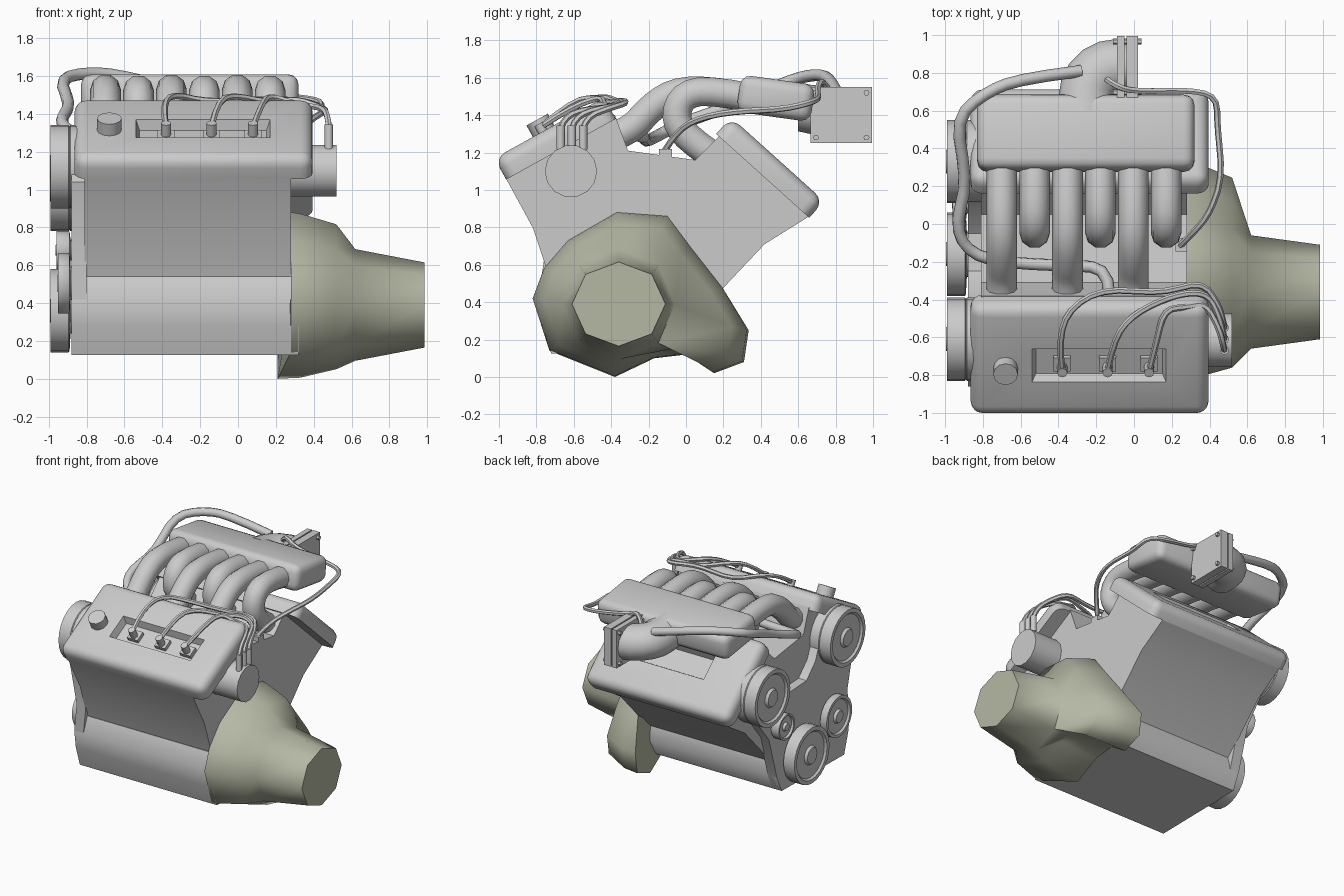
import bpy, bmesh, math
from mathutils import Vector, Matrix

if "Cube" in bpy.data.objects:
    bpy.data.objects.remove(bpy.data.objects["Cube"])

parts = []

def finish(name, bm, matrix=None):
    if matrix:
        bm.transform(matrix)
    bmesh.ops.recalc_face_normals(bm, faces=bm.faces)
    me = bpy.data.meshes.new(name)
    bm.to_mesh(me)
    bm.free()
    ob = bpy.data.objects.new(name, me)
    bpy.context.collection.objects.link(ob)
    parts.append(ob)
    return ob

def frame(x, y, z, tilt=0):
    return Matrix.Translation((x, y, z)) @ Matrix.Rotation(math.radians(tilt), 4, 'X')

def along_x(x, y, z):
    return Matrix.Translation((x, y, z)) @ Matrix.Rotation(math.pi / 2, 4, 'Y')

def box(name, size, matrix, bevel=0, seg=3, open_base=False, taper=1):
    bm = bmesh.new()
    bmesh.ops.create_cube(bm, size=1)
    for v in bm.verts:
        v.co = v.co * Vector(size)
        if v.co.z < 0:
            v.co.x -= math.copysign(1 - taper, v.co.x)
            v.co.y -= math.copysign(1 - taper, v.co.y)
    if bevel:
        edges = [e for e in bm.edges if not open_base or any(v.co.z > 0 for v in e.verts)]
        bmesh.ops.bevel(bm, geom=edges, offset=bevel, segments=seg, profile=0.5, affect='EDGES')
    return finish(name, bm, matrix)

def loft(name, rings):
    bm = bmesh.new()
    loops = [[bm.verts.new(p) for p in r] for r in rings]
    n = len(loops[0])
    for a, b in zip(loops, loops[1:]):
        for i in range(n):
            bm.faces.new((a[i], a[(i + 1) % n], b[(i + 1) % n], b[i]))
    bm.faces.new(loops[0])
    bm.faces.new(loops[-1])
    bmesh.ops.remove_doubles(bm, verts=bm.verts, dist=0.001)
    return finish(name, bm)

def extrude(name, profile, x0, x1):
    return loft(name, [[(x, y, z) for y, z in profile] for x in (x0, x1)])

def lathe_x(name, profile, y, z, seg=24):
    rings = []
    for x, r in profile:
        rings.append([(x, y + r * math.cos(2 * math.pi * i / seg), z + r * math.sin(2 * math.pi * i / seg))
                      for i in range(seg)])
    return loft(name, rings)

def cyl(name, r, h, matrix, seg=12):
    bm = bmesh.new()
    bmesh.ops.create_cone(bm, cap_ends=True, segments=seg, radius1=r, radius2=r, depth=h)
    return finish(name, bm, matrix)

def tube(name, pts, r, res=2):
    cu = bpy.data.curves.new(name, 'CURVE')
    cu.dimensions = '3D'
    cu.bevel_depth, cu.bevel_resolution, cu.use_fill_caps = r, res, True
    sp = cu.splines.new('NURBS')
    sp.points.add(len(pts) - 1)
    for p, c in zip(sp.points, pts):
        p.co = (*c, 1)
    sp.order_u, sp.use_endpoint_u, sp.resolution_u = 3, True, 3
    ob = bpy.data.objects.new(name, cu)
    bpy.context.collection.objects.link(ob)
    parts.append(ob)
    return ob

# V block, sump and belt-side cover
extrude("block", [(-.97, 1.075), (-.38, 1.40), (-.31, 1.21), (.05, 1.16), (.18, 1.29), (.66, .86),
                  (.42, .71), (.09, .36), (-.73, .53), (-.82, .80)], -.81, .28)
extrude("sump", [(-.74, .54), (-.79, .42), (-.77, .28), (-.72, .125), (.06, .135), (.12, .26), (.09, .38)], -.88, .32)
extrude("front_cover", [(-.86, 1.04), (-.62, 1.30), (-.45, 1.22), (-.36, 1.0), (-.25, .89), (-.05, .88), (.1, 1.0),
                        (.2, 1.16), (.35, 1.18), (.5, .95), (.22, .6), (.12, .26), (.06, .135), (-.72, .125),
                        (-.79, .42), (-.76, .62)], -.88, -.80)

# Bell housing: irregular flange narrowing to an octagonal tail (third value = octagon corner)
flange = [(-.37, .88, 2), (-.10, .86, 1), (.02, .70, 1), (.2, .47, 0), (.335, .25, 0), (.31, .08, 7), (.15, .02, 7),
          (0, .12, 7), (-.17, .10, 6), (-.38, .0, 6), (-.73, .14, 5), (-.82, .42, 4), (-.76, .58, 3), (-.63, .73, 3)]
cy, cz = -.36, .39
def octagon(x, ry, rz):
    return [(x, cy + ry * math.cos(k * math.pi / 4), cz + rz * math.sin(k * math.pi / 4)) for _, _, k in flange]
def flange_ring(x, s):
    return [(x, cy + (y - cy) * s, cz + (z - cz) * s) for y, z, _ in flange]
start = [(.21 if z < .3 and y > -.5 else .28, y, z) for y, z, _ in flange]
bell = loft("bell_housing", [start, flange_ring(.33, .985), flange_ring(.52, .87),
                             octagon(.62, .30, .295), octagon(.985, .25, .225)])
mat = bpy.data.materials.new("olive_grey")
mat.diffuse_color = (.46, .48, .37, 1)
mat.use_nodes = True
mat.node_tree.nodes["Principled BSDF"].inputs["Base Color"].default_value = mat.diffuse_color
bell.data.materials.append(mat)

# Valve covers with sunken tapered pockets
banks = {"front": (frame(-.235, -.70, 1.275, 29), .13), "rear": (frame(-.235, .45, 1.12, -42), .12)}
for side, (m, height) in banks.items():
    cover = box(side + "_valve_cover", (1.26, .67, height), m, .065, 4, True)
    cutter = box("pocket_cutter", (.74, .23, .10), m @ Matrix.Translation((.05, -.02, .06)), taper=.965)
    parts.remove(cutter)
    mod = cover.modifiers.new("pocket", 'BOOLEAN')
    mod.operation, mod.object, mod.solver = 'DIFFERENCE', cutter, 'EXACT'
    bpy.context.view_layer.objects.active = cover
    bpy.ops.object.modifier_apply(modifier="pocket")
    bpy.data.objects.remove(cutter)

# Oil cap, plug boots, distributor and ignition leads
mf = banks["front"][0]
cyl("oil_cap", .065, .09, mf @ Matrix.Translation((-.445, -.035, .09)), 12)
cyl("distributor", .14, .26, along_x(.39, -.615, 1.10), 14)
leads = [(-.38, -.55, [(-.40, -.63, 1.44), (-.35, -.45, 1.51), (-.16, -.34, 1.46), (.15, -.37, 1.48), (.36, -.30, 1.47)]),
         (-.14, -.61, [(-.11, -.62, 1.47), (-.02, -.49, 1.50), (.15, -.40, 1.46), (.30, -.36, 1.48), (.40, -.38, 1.45)]),
         (.08, -.67, [(.12, -.62, 1.44), (.16, -.45, 1.50), (.28, -.44, 1.46), (.38, -.42, 1.44)])]
for i, (x, ty, mid) in enumerate(leads):
    lx = x + .235
    box(f"plug_base_{i}", (.09, .08, .03), mf @ Matrix.Translation((lx, -.03, .025)))
    cyl(f"plug_boot_{i}", .027, .08, mf @ Matrix.Translation((lx, -.04, .07)), 8)
    cyl(f"terminal_{i}", .023, .13, frame(.48, ty, 1.28), 8)
    a = mf @ Vector((lx, -.04, .09))
    tube(f"ignition_lead_{i}", [a] + mid + [(.45, ty + .12, 1.43), (.475, ty + .02, 1.39), (.48, ty, 1.33)], .017, 1)

# Plenum and the six intake runners
box("plenum", (1.15, .40, .20), frame(-.255, .48, 1.49, -8), .055, 3)
for i in range(6):
    x = -.70 + .174 * i
    if i % 2 == 0:
        path = [(.36, 1.49), (.16, 1.53), (-.06, 1.53), (-.20, 1.43), (-.29, 1.32), (-.40, 1.28)]
    else:
        path = [(.36, 1.49), (.12, 1.54), (-.03, 1.50), (-.06, 1.36), (.04, 1.25), (.22, 1.13)]
    tube(f"runner_{i}", [(x, y, z) for y, z in path], .081, 3)

# Throttle elbow swept through a quarter turn, with bolted square flanges
def elbow_ring(px, py, pz, turn, r, n=14):
    out = Vector((math.cos(turn), math.sin(turn), 0))
    c = Vector((px, py, pz)) + out * .16
    return [c + out * r * math.cos(2 * math.pi * i / n) + Vector((0, 0, .9 * r * math.sin(2 * math.pi * i / n)))
            for i in range(n)]
rings = [elbow_ring(-.10, .60, 1.445, math.pi, .15)]
for s in range(6):
    rings.append(elbow_ring(-.09, .67, 1.43 - .006 * s, math.pi - s * math.pi / 10, .15))
loft("throttle_elbow", rings)
for i, x in enumerate((-.07, -.01)):
    box(f"throttle_flange_{i}", (.04 + .02 * i, .33, .30), frame(x, .83, 1.40))
cyl("throttle_barrel", .13, .08, along_x(-.04, .83, 1.40), 16)
for sy in (-1, 1):
    for sz in (-1, 1):
        cyl("flange_bolt", .016, .15, along_x(-.035, .83 + .135 * sy, 1.40 + .12 * sz), 6)

# Breather hose round the belt end, and the sensor with its cable
tube("breather_hose", [(-.13, -.38, 1.31), (-.13, -.23, 1.29), (-.35, -.22, 1.27), (-.62, -.21, 1.26), (-.86, -.17, 1.28),
                       (-.95, -.02, 1.36), (-.88, .22, 1.44), (-.95, .56, 1.59), (-.78, .70, 1.62),
                       (-.60, .77, 1.60), (-.28, .81, 1.52)], .032)
box("sensor", (.06, .07, .06), frame(.25, -.11, 1.19))
tube("sensor_cable", [(.24, -.12, 1.20), (.30, -.06, 1.30), (.40, .05, 1.38), (.47, .25, 1.42), (.44, .52, 1.43),
                      (.44, .68, 1.47), (.28, .71, 1.49), (.0, .70, 1.54), (-.10, .73, 1.60), (-.15, .77, 1.52)], .017, 1)

# Belt pulleys: dished face with a raised hub; the cam pulleys run back to the block
for name, y, z, r, x, back in (("front_cam", -.61, 1.12, .22, -.99, 1), ("rear_cam", .33, 1.0, .22, -.99, 1),
                               ("crank", -.16, .36, .22, -.99, .55), ("tensioner", -.56, .505, .16, -.95, .55),
                               ("idler", .11, .68, .10, -.96, .55)):
    lathe_x(name + "_pulley", [(-.80, r * back), (-.885, r * back), (-.89, r * .97), (-.895, r), (x, r), (x, r * .86),
                               (x + .015, r * .8), (x + .015, r * .34), (x - .004, r * .28), (x - .004, r * .12)], y, z)

# Turn tubes into meshes and smooth everything below a sharp-edge angle chosen per part
bpy.ops.object.select_all(action='DESELECT')
for ob in parts:
    ob.select_set(True)
bpy.context.view_layer.objects.active = next(o for o in parts if o.type == 'CURVE')
bpy.ops.object.convert(target='MESH')
angles = {"block": 25, "front_cover": 25, "bell_housing": 62, "sump": 50}
for ob in list(bpy.context.selected_objects):
    with bpy.context.temp_override(active_object=ob, object=ob, selected_objects=[ob], selected_editable_objects=[ob]):
        bpy.ops.object.shade_smooth_by_angle(angle=math.radians(angles.get(ob.name, 48)))
